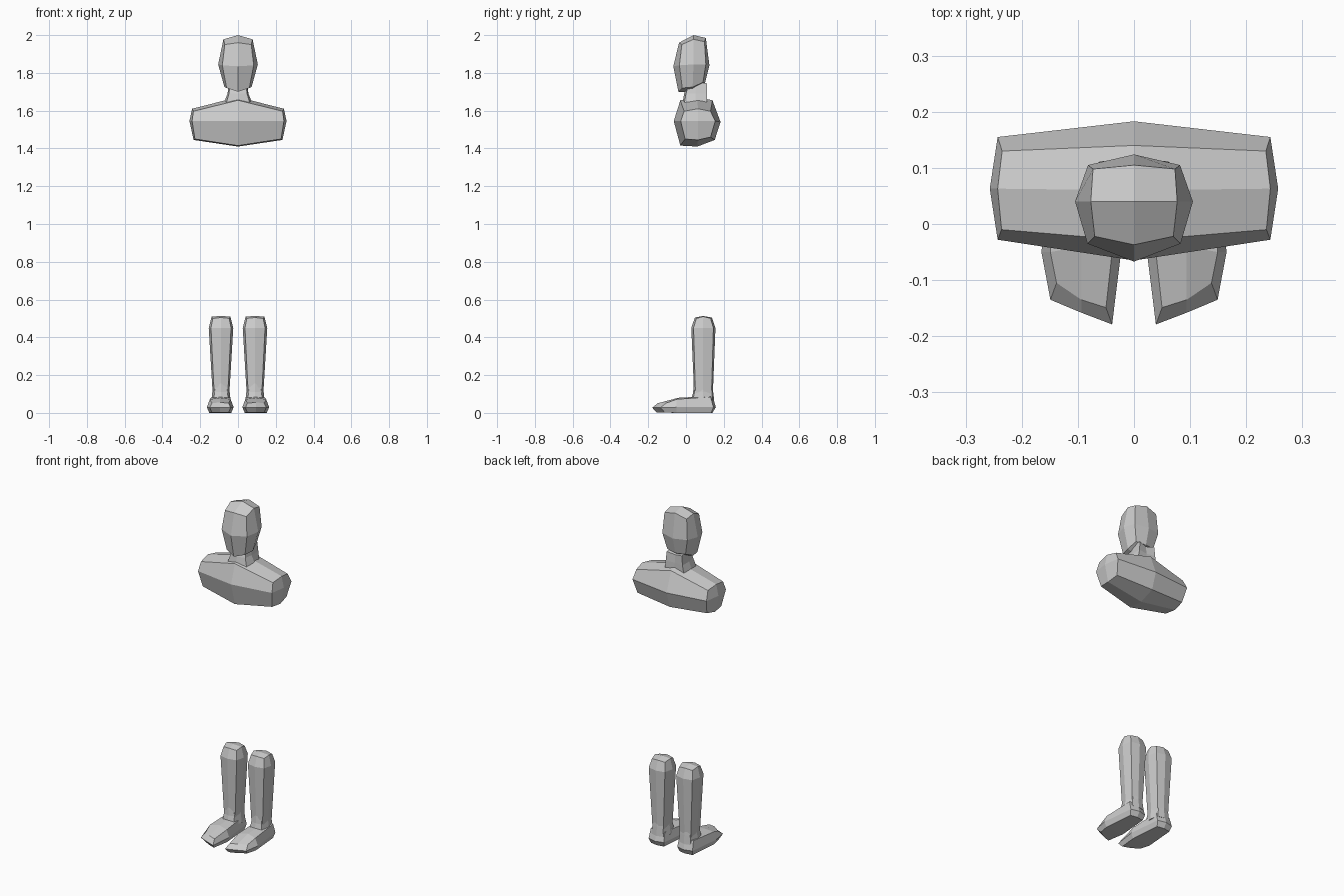
import bpy, bmesh


def block(name, rings, centre_x=0.0, toe_shear=0.0, mirror=False):
    """Cube split 2x2x2. Each ring (bottom, middle, top) gives a centre profile
    [(y, z) front/mid/back] and a side profile [(half_x, y, z) front/mid/back]."""
    bm = bmesh.new()
    bmesh.ops.create_cube(bm, size=2)
    bmesh.ops.subdivide_edges(bm, edges=bm.edges[:], cuts=1, use_grid_fill=True)
    for v in bm.verts:
        i, j, k = (round(c) for c in v.co)
        centre, side = rings[k + 1]
        if i == 0:
            x, (y, z) = 0.0, centre[j + 1]
        else:
            x, y, z = side[j + 1]
        if j == -1:
            y -= toe_shear * i
        v.co = (centre_x + i * x, y, z)
    bmesh.ops.recalc_face_normals(bm, faces=bm.faces[:])
    mesh = bpy.data.meshes.new(name)
    bm.to_mesh(mesh)
    bm.free()
    obj = bpy.data.objects.new(name, mesh)
    bpy.context.collection.objects.link(obj)
    if mirror:
        obj.modifiers.new("mirror", 'MIRROR').use_mirror_merge = False
    return obj


# Head
block("head", [
    ([(-.04, 1.70), (.03, 1.70), (.10, 1.745)],
     [(.06, -.02, 1.72), (.072, .035, 1.725), (.06, .09, 1.75)]),
    ([(-.067, 1.835), (.04, 1.84), (.124, 1.84)],
     [(.083, -.035, 1.84), (.105, .04, 1.845), (.082, .105, 1.845)]),
    ([(-.037, 1.96), (.04, 2.0), (.105, 1.985)],
     [(.07, -.022, 1.95), (.077, .04, 1.978), (.073, .098, 1.965)]),
])

# Neck
block("neck", [
    ([(-.02, 1.63), (.05, 1.62), (.11, 1.63)],
     [(.065, -.01, 1.63), (.08, .05, 1.63), (.065, .11, 1.63)]),
    ([(-.01, 1.69), (.05, 1.69), (.105, 1.69)],
     [(.048, 0, 1.69), (.055, .05, 1.69), (.055, .112, 1.69)]),
    ([(.01, 1.74), (.05, 1.75), (.10, 1.735)],
     [(.042, .015, 1.74), (.045, .05, 1.75), (.05, .11, 1.745)]),
])

# Chest and shoulders
block("chest", [
    ([(-.03, 1.415), (.06, 1.41), (.152, 1.445)],
     [(.228, -.005, 1.45), (.235, .063, 1.445), (.228, .13, 1.46)]),
    ([(-.065, 1.545), (.06, 1.54), (.183, 1.54)],
     [(.243, -.028, 1.545), (.257, .063, 1.545), (.243, .155, 1.545)]),
    ([(-.03, 1.655), (.06, 1.672), (.14, 1.655)],
     [(.236, -.01, 1.597), (.243, .063, 1.61), (.235, .13, 1.597)]),
])

# Lower legs
block("lower_leg", [
    ([(.043, .10), (.09, .10), (.142, .10)],
     [(.036, .05, .10), (.044, .09, .10), (.036, .135, .10)]),
    ([(.028, .45), (.09, .45), (.156, .45)],
     [(.053, .04, .45), (.065, .09, .45), (.053, .145, .45)]),
    ([(.047, .505), (.09, .513), (.137, .505)],
     [(.043, .055, .50), (.05, .09, .51), (.043, .13, .50)]),
], centre_x=-.09, mirror=True)

# Ankles
block("ankle", [
    ([(.025, .06), (.09, .06), (.15, .06)],
     [(.04, .035, .06), (.052, .09, .06), (.04, .14, .06)]),
    ([(.038, .11), (.09, .11), (.144, .11)],
     [(.034, .045, .11), (.046, .09, .11), (.034, .138, .11)]),
    ([(.04, .155), (.09, .155), (.142, .15)],
     [(.03, .05, .15), (.044, .09, .16), (.03, .132, .15)]),
], centre_x=-.09, mirror=True)

# Feet
block("foot", [
    ([(-.14, .003), (-.05, 0), (.14, 0)],
     [(.045, -.135, .003), (.058, -.05, 0), (.043, .133, 0)]),
    ([(-.158, .028), (-.05, .03), (.158, .03)],
     [(.055, -.157, .028), (.071, -.05, .03), (.05, .145, .03)]),
    ([(-.135, .055), (-.04, .08), (.14, .09)],
     [(.044, -.127, .052), (.055, -.05, .072), (.046, .13, .085)]),
], centre_x=-.094, toe_shear=.022, mirror=True)
